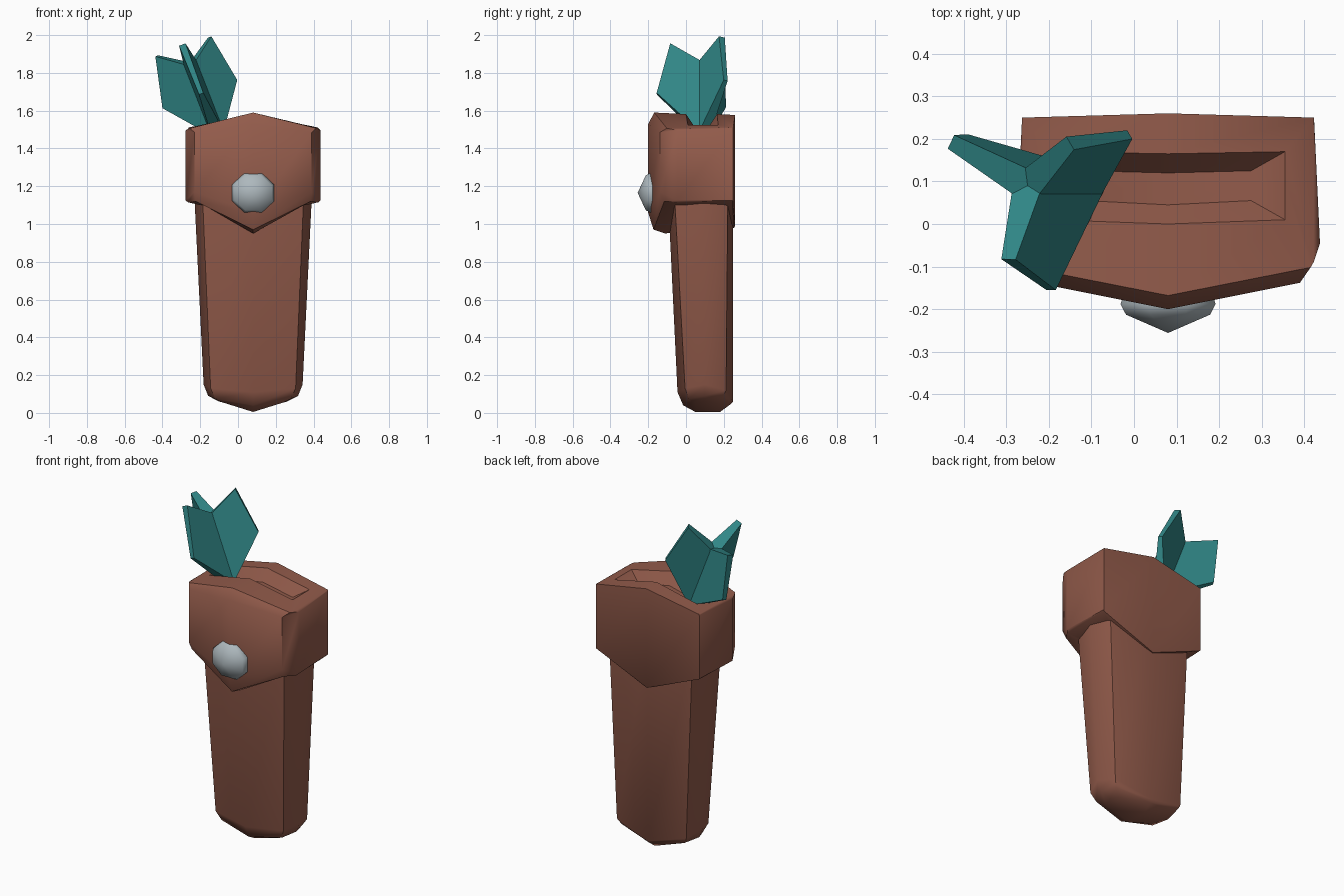
import bpy, bmesh, math
from mathutils import Vector

if "Cube" in bpy.data.objects:
    bpy.data.objects.remove(bpy.data.objects["Cube"])

CX = 0.08  # symmetry plane of the quiver


def material(name, rgb):
    m = bpy.data.materials.new(name)
    m.diffuse_color = (*rgb, 1)
    m.use_nodes = True
    m.node_tree.nodes["Principled BSDF"].inputs["Base Color"].default_value = m.diffuse_color
    return m


def finish(name, bm, mat=None, angle=45):
    bmesh.ops.recalc_face_normals(bm, faces=bm.faces)
    me = bpy.data.meshes.new(name)
    bm.to_mesh(me)
    bm.free()
    ob = bpy.data.objects.new(name, me)
    bpy.context.collection.objects.link(ob)
    if mat:
        me.materials.append(mat)
    bpy.ops.object.select_all(action='DESELECT')
    ob.select_set(True)
    bpy.context.view_layer.objects.active = ob
    bpy.ops.object.shade_smooth_by_angle(angle=math.radians(angle))
    return ob


def mirrored_loft(name, rings, mat):
    """Loft half sections (back centre -> front centre), mirrored about x = CX."""
    bm = bmesh.new()
    loops = []
    for half in rings:
        full = list(half) + [(-x, y, z) for x, y, z in half[-2:0:-1]]
        loops.append([bm.verts.new((x + CX, y, z)) for x, y, z in full])
    n = len(loops[0])
    for a, b in zip(loops, loops[1:]):
        for i in range(n):
            j = (i + 1) % n
            bm.faces.new((a[i], a[j], b[j], b[i]))
    for loop in (loops[0], loops[-1]):
        bm.faces.new(loop[:n // 2 + 1])
        bm.faces.new(loop[n // 2:] + loop[:1])
    return finish(name, bm, mat)


leather = material("leather", (0.29, 0.105, 0.07))
teal = material("teal", (0.03, 0.24, 0.24))
metal = material("metal", (0.42, 0.48, 0.51))

# Tapered body with bowed sides and a rounded V-shaped bottom
body = [
    [(0, .25, 1.25), (.278, .222, 1.25), (.316, .09, 1.25),
     (.272, -.066, 1.25), (0, -.1, 1.25)],
    [(0, .25, .06), (.23, .212, .12), (.262, .1, .15),
     (.225, -.005, .13), (0, -.045, .11)],
    [(0, .235, .045), (.21, .195, .085), (.238, .1, .09),
     (.2, .015, .075), (0, -.015, .04)],
    [(0, .18, .005), (.16, .16, .055), (.18, .11, .06),
     (.16, .05, .055), (0, .05, .005)],
]
mirrored_loft("quiver_body", body, leather)


# Collar with sunken top, bevelled front and pointed lower edge
def sloped(points, drop):
    return [(x, y, 1.585 - 0.21 * x - drop) for x, y in points]


floor = sloped([(0, .12), (.195, .125), (.195, .09), (.195, .055), (0, .045)], .07)
rim = sloped([(0, .165), (.275, .17), (.275, .1), (.275, .01), (0, 0)], .003)
collar = [
    floor, rim,
    [(0, .26, 1.577), (.342, .25, 1.511), (.342, -.09, 1.505),
     (.335, -.102, 1.507), (0, -.168, 1.59)],
    [(0, .26, 1.57), (.343, .25, 1.505), (.357, -.045, 1.495),
     (.31, -.138, 1.485), (0, -.2, 1.53)],
    [(0, .26, .99), (.343, .25, 1.125), (.357, -.045, 1.125),
     (.31, -.138, 1.17), (0, -.2, 1.06)],
    [(0, .255, .98), (.34, .245, 1.12), (.345, -.06, 1.115),
     (.305, -.115, 1.12), (0, -.172, .97)],
    [(0, .2, .98), (.27, .2, 1.1), (.28, -.04, 1.1),
     (.26, -.06, 1.1), (0, -.11, .95)],
]
mirrored_loft("quiver_collar", collar, leather)

# Octagonal domed stud
bm = bmesh.new()
prev = None
for r, y in ((.1, -.15), (.113, -.188), (.1, -.213)):
    ring = []
    for i in range(8):
        t = math.pi * (i + .5) / 4
        ring.append(bm.verts.new((CX + r * 1.07 * math.cos(t), y,
                                  1.165 + r * math.sin(t))))
    if prev:
        for i in range(8):
            j = (i + 1) % 8
            bm.faces.new((prev[i], prev[j], ring[j], ring[i]))
    else:
        bm.faces.new(ring)
    prev = ring
tip = bm.verts.new((CX, -.256, 1.165))
for i in range(8):
    bm.faces.new((prev[i], prev[(i + 1) % 8], tip))
finish("collar_stud", bm, metal, 60)

# Three wedge-shaped arrow vanes around a leaning axis
top, base = Vector((-.25, .09, 1.845)), Vector((-.10, .09, 1.46))
vanes = {
    "left": ((-.43, .193, 1.89), (-.395, .2, 1.615)),
    "right": ((-.15, .19, 1.99), (-.01, .21, 1.76)),
    "front": ((-.295, -.083, 1.95), (-.195, -.155, 1.69)),
}
for side, (high, low) in vanes.items():
    outline = [(top, .037), (Vector(high), .018), (Vector(low), .012), (base, .037)]
    across = (Vector(low) - base).cross(top - base).normalized()
    bm = bmesh.new()
    a = [bm.verts.new(p + across * w) for p, w in outline]
    b = [bm.verts.new(p - across * w) for p, w in outline]
    bm.faces.new(a)
    bm.faces.new(b[::-1])
    for i in range(4):
        j = (i + 1) % 4
        bm.faces.new((a[i], a[j], b[j], b[i]))
    finish("arrow_vane_" + side, bm, teal, 30)
